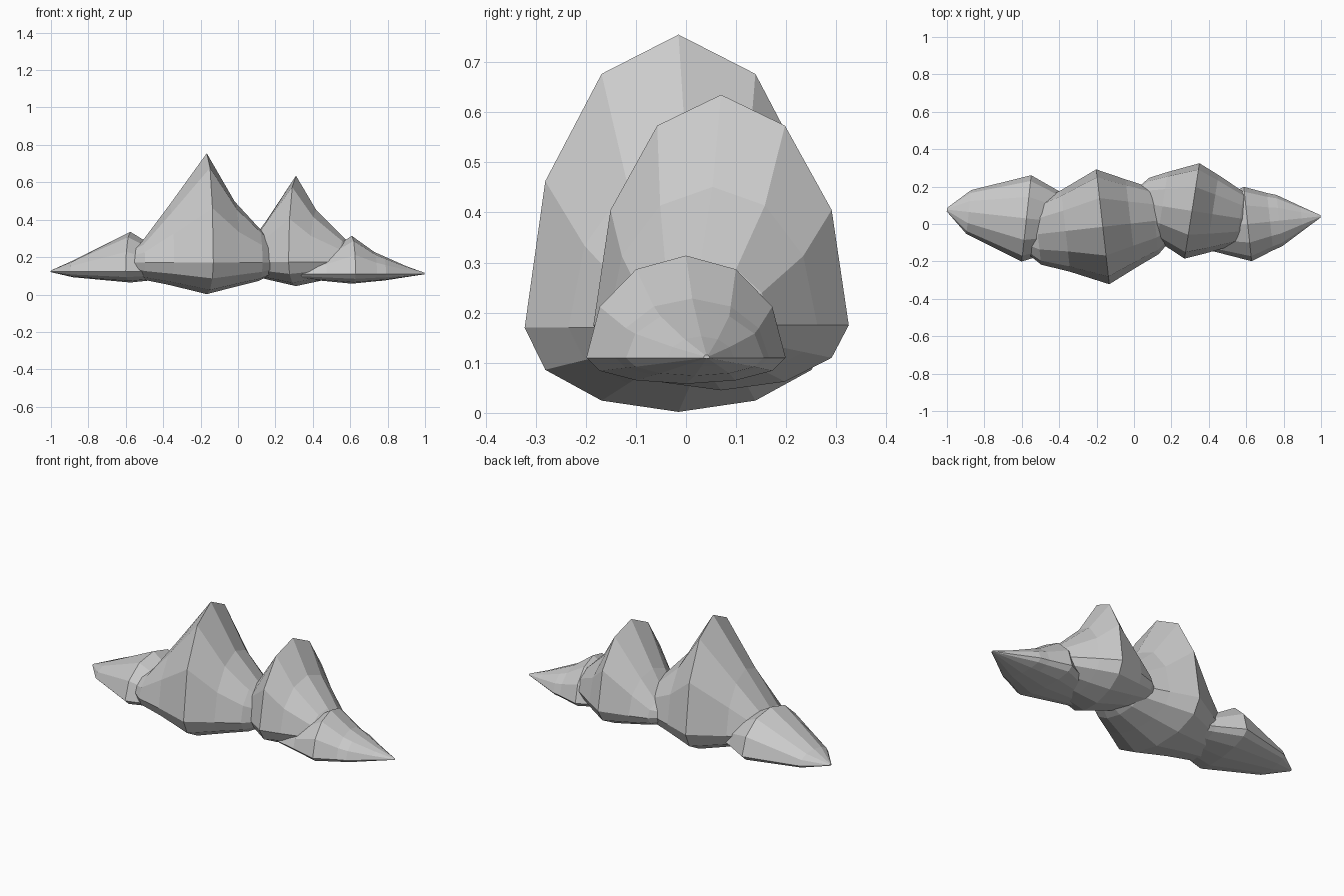
import bpy, bmesh, math
from mathutils import Vector, Matrix

if "Cube" in bpy.data.objects:
    bpy.data.objects.remove(bpy.data.objects["Cube"])

SIDES = 12


def rock(name, center, turn, width, up, down, stations):
    """Loft of 12-sided sections along the local x axis.
    Each station: (x, width factor, height factor); the first and last close the ends."""
    bm = bmesh.new()
    rings = []
    for x, w, h in stations:
        ring = []
        for i in range(SIDES):
            a = 2 * math.pi * i / SIDES
            s, c = math.sin(a), math.cos(a)
            z = c * up * h if c > 0 else c * down * w
            ring.append(bm.verts.new((x, s * width * w, z)))
        rings.append(ring)
    for a, b in zip(rings, rings[1:]):
        for i in range(SIDES):
            j = (i + 1) % SIDES
            bm.faces.new((a[i], a[j], b[j], b[i]))
    bm.faces.new(rings[0])
    bm.faces.new(rings[-1])
    bmesh.ops.recalc_face_normals(bm, faces=bm.faces[:])
    bm.transform(Matrix.Translation(Vector(center)) @ Matrix.Rotation(math.radians(turn), 4, 'Z'))
    me = bpy.data.meshes.new(name)
    bm.to_mesh(me)
    bm.free()
    ob = bpy.data.objects.new(name, me)
    bpy.context.collection.objects.link(ob)
    return ob


# low left rock with a blunt outer end
rock("left_rock", (-0.575, 0.03, 0.122), -6.3, 0.232, 0.213, 0.058,
     [(-0.428, 0.04, 0.03), (-0.31, 0.51, 0.28), (0, 1, 1),
      (0.15, 0.72, 0.57), (0.3, 0.5, 0.3), (0.42, 0.04, 0.03)])

# tall main peak
rock("main_peak", (-0.167, -0.015, 0.17), 6.5, 0.309, 0.585, 0.168,
     [(-0.5, 0.04, 0.03), (-0.35, 0.53, 0.19), (-0.2, 0.71, 0.53), (0, 1, 1),
      (0.15, 0.77, 0.56), (0.28, 0.58, 0.32), (0.46, 0.04, 0.03)])

# second peak
rock("second_peak", (0.31, 0.07, 0.175), -8.9, 0.258, 0.46, 0.13,
     [(-0.36, 0.04, 0.03), (-0.254, 0.54, 0.19), (-0.16, 0.72, 0.48), (0, 1, 1),
      (0.11, 0.82, 0.6), (0.26, 0.55, 0.28), (0.36, 0.04, 0.03)])

# low right rock with a pointed outer end
rock("right_rock", (0.608, 0.0, 0.11), 6.0, 0.2, 0.204, 0.052,
     [(-0.38, 0.04, 0.03), (-0.27, 0.5, 0.2), (-0.15, 0.72, 0.5), (0, 1, 1),
      (0.12, 0.77, 0.58), (0.17, 0.69, 0.47), (0.29, 0.33, 0.21), (0.392, 0.03, 0.03)])
